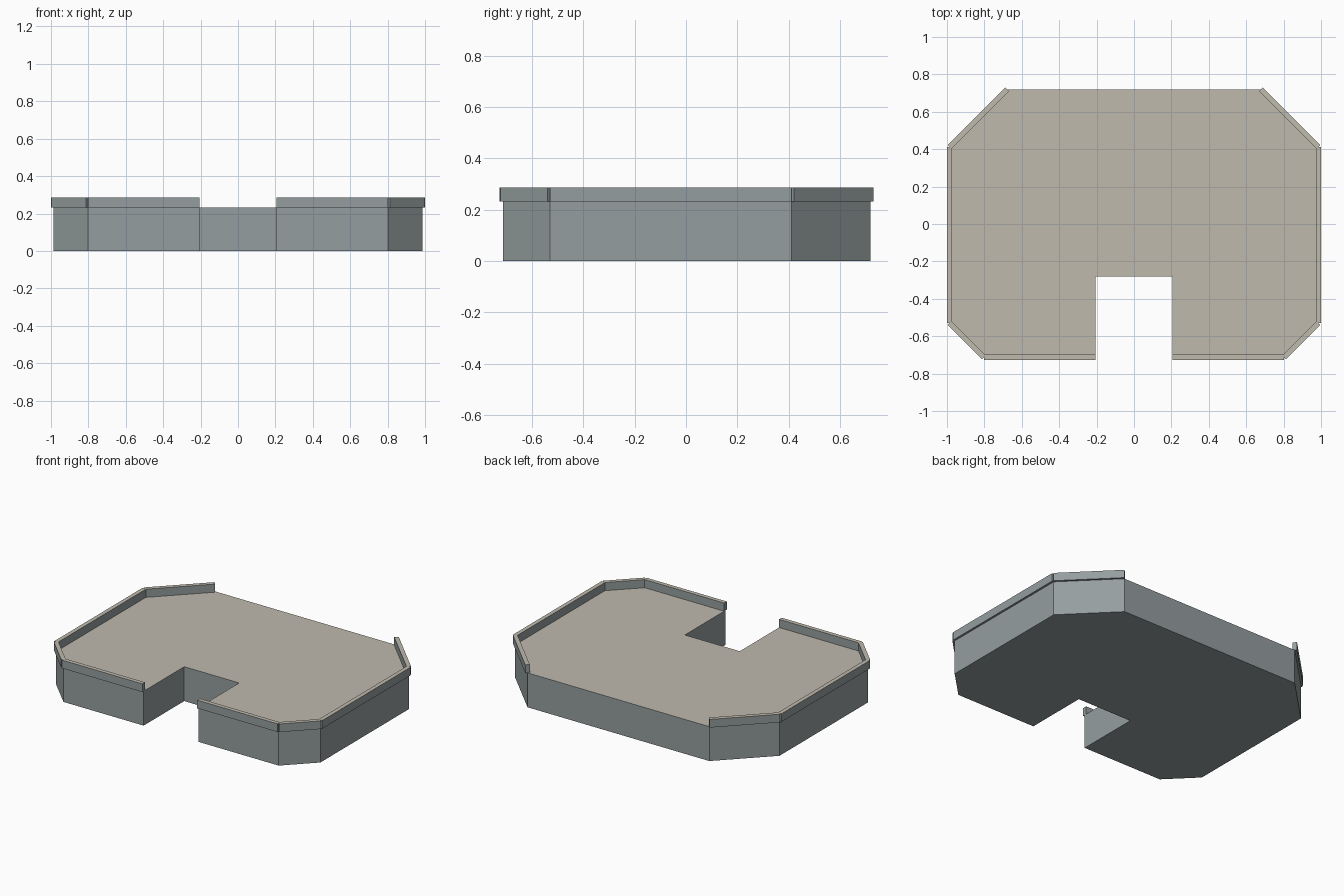
import bpy
import bmesh
from mathutils import Vector

if "Cube" in bpy.data.objects:
    bpy.data.objects.remove(bpy.data.objects["Cube"])

DECK_Z = 0.232      # deck height
RAIL_TOP = 0.287    # parapet height
RAIL_W = 0.028      # parapet thickness


def material(name, rgb):
    m = bpy.data.materials.new(name)
    m.diffuse_color = (*rgb, 1)
    m.use_nodes = True
    m.node_tree.nodes["Principled BSDF"].inputs["Base Color"].default_value = m.diffuse_color
    return m


wall_grey = material("wall grey", (0.30, 0.34, 0.345))
deck_beige = material("deck beige", (0.52, 0.49, 0.42))


def prism(name, outline, z0, z1):
    """Extrude an outline; upward faces are beige, the rest grey."""
    bm = bmesh.new()
    face = bm.faces.new([bm.verts.new((x, y, z0)) for x, y in outline])
    ext = bmesh.ops.extrude_face_region(bm, geom=[face])
    bmesh.ops.translate(bm, vec=(0, 0, z1 - z0),
                        verts=[v for v in ext["geom"] if isinstance(v, bmesh.types.BMVert)])
    bmesh.ops.recalc_face_normals(bm, faces=bm.faces)
    bm.normal_update()
    for f in bm.faces:
        f.material_index = 1 if f.normal.z > 0.5 else 0
    mesh = bpy.data.meshes.new(name)
    bm.to_mesh(mesh)
    bm.free()
    mesh.materials.append(wall_grey)
    mesh.materials.append(deck_beige)
    ob = bpy.data.objects.new(name, mesh)
    bpy.context.collection.objects.link(ob)
    return ob


def parapet(name, a, b):
    """Straight wall with square ends, centred on the deck edge."""
    a, b = Vector(a), Vector(b)
    d = (b - a).normalized()
    n = Vector((-d.y, d.x)) * RAIL_W / 2
    return prism(name, [a + n, b + n, b - n, a - n], DECK_Z, RAIL_TOP)


# Chamfered wing, from the notch round the outside to the back
edge = [(0.205, -0.713), (0.803, -0.713), (0.986, -0.53), (0.986, 0.412), (0.678, 0.72)]
rail_names = ["front", "front_corner", "side", "back_corner"]

for side, s in (("left", -1), ("right", 1)):
    pts = [(s * x, y) for x, y in edge]
    prism(side + "_wing", pts + [(s * 0.205, 0.72)], 0, DECK_Z)
    for label, a, b in zip(rail_names, pts, pts[1:]):
        parapet(f"{side}_{label}_parapet", a, b)

# Central bridge set back behind the notch
prism("middle_platform", [(-0.205, -0.28), (0.205, -0.28), (0.205, 0.72), (-0.205, 0.72)], 0, DECK_Z)
